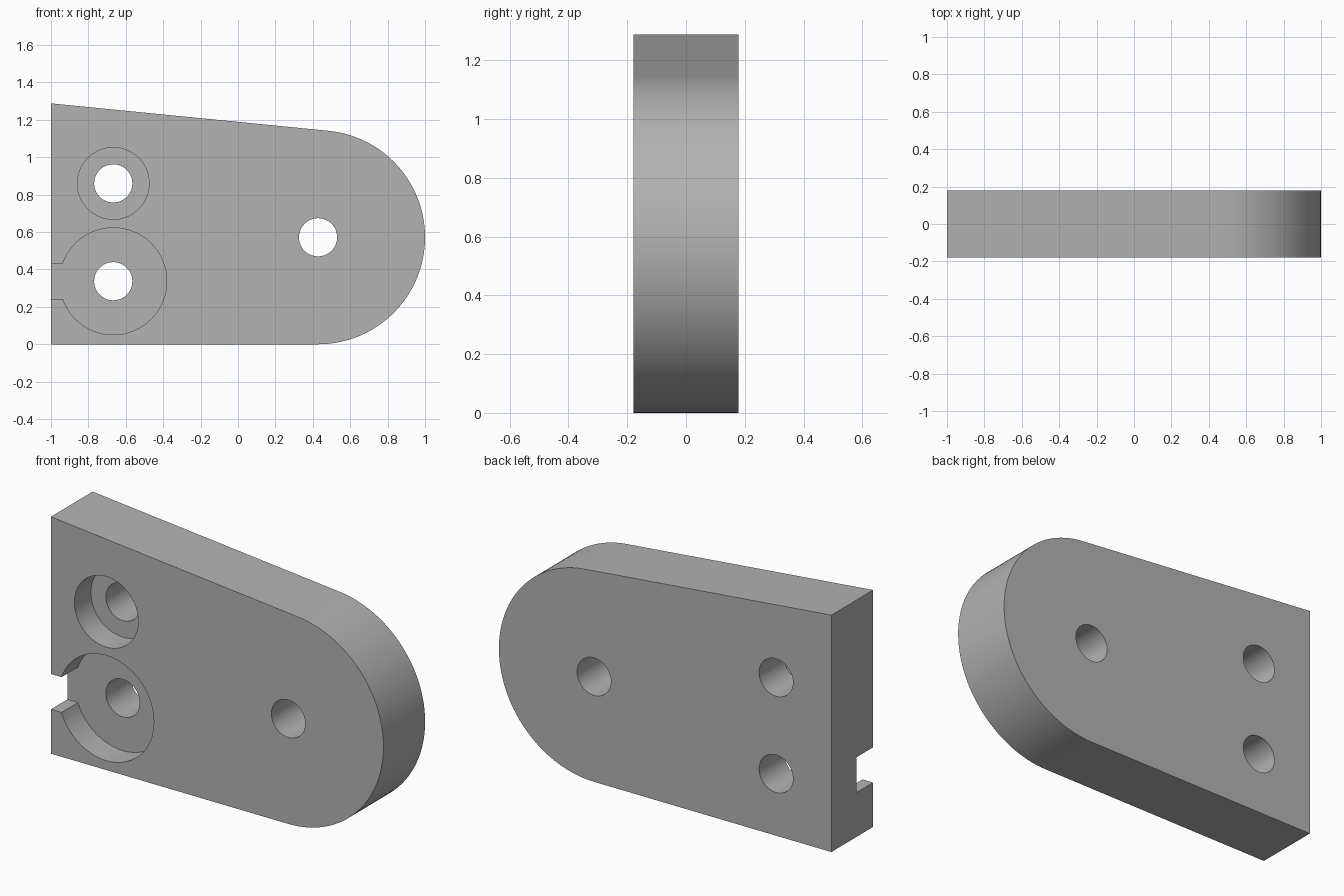
import bpy
import bmesh
from math import acos, atan2, cos, hypot, pi, radians, sin

cube = bpy.data.objects.get("Cube")
if cube:
    bpy.data.objects.remove(cube, do_unlink=True)

HALF = 0.179           # half of the plate thickness
DEPTH = 0.142          # depth of the front recesses
RADIUS = 0.572         # rounded end
END_X, END_Z = 1 - RADIUS, RADIUS
LEFT_TOP = 1.288
BOLT_X, LOW_Z, HIGH_Z = -0.667, 0.337, 0.86

grey = bpy.data.materials.new("plain grey")
grey.use_nodes = True
colour = (0.45, 0.45, 0.45, 1)
grey.diffuse_color = colour
grey.node_tree.nodes["Principled BSDF"].inputs["Base Color"].default_value = colour


def arc(x, z, r, start, end, steps):
    return [(x + r * cos(start + (end - start) * i / steps),
             z + r * sin(start + (end - start) * i / steps)) for i in range(steps + 1)]


def prism(name, outline, front, back):
    """Extrude an x-z outline from y = front to y = back."""
    bm = bmesh.new()
    face = bm.faces.new([bm.verts.new((x, front, z)) for x, z in outline])
    extruded = bmesh.ops.extrude_face_region(bm, geom=[face])["geom"]
    verts = [v for v in extruded if isinstance(v, bmesh.types.BMVert)]
    bmesh.ops.translate(bm, verts=verts, vec=(0, back - front, 0))
    bmesh.ops.recalc_face_normals(bm, faces=bm.faces)
    mesh = bpy.data.meshes.new(name)
    bm.to_mesh(mesh)
    bm.free()
    mesh.materials.append(grey)
    obj = bpy.data.objects.new(name, mesh)
    bpy.context.collection.objects.link(obj)
    return obj


def disc(name, x, z, r, back):
    return prism(name, arc(x, z, r, 0, 2 * pi, 64)[:-1], -HALF - 0.1, back)


# Plate: flat base, round end, sloping top tangent to the round end
dx, dz = -1 - END_X, LEFT_TOP - END_Z
tangent = atan2(dz, dx) - acos(RADIUS / hypot(dx, dz))
outline = [(-1, LEFT_TOP), (-1, 0)] + arc(END_X, END_Z, RADIUS, -pi / 2, tangent, 72)
plate = prism("bracket_plate", outline, -HALF, HALF)

# Cutters: front recesses, side slot, through holes
floor = -HALF + DEPTH
through = HALF + 0.1
slot = [(-1.1, 0.241), (BOLT_X, 0.241), (BOLT_X, 0.433), (-1.1, 0.433)]
cutters = [
    disc("upper_recess_cutter", BOLT_X, HIGH_Z, 0.192, floor),
    disc("lower_recess_cutter", BOLT_X, LOW_Z, 0.286, floor),
    prism("side_slot_cutter", slot, -HALF - 0.1, floor),
    disc("upper_hole_cutter", BOLT_X, HIGH_Z, 0.102, through),
    disc("lower_hole_cutter", BOLT_X, LOW_Z, 0.102, through),
    disc("end_hole_cutter", END_X, END_Z, 0.102, through),
]
bpy.ops.object.select_all(action="DESELECT")
plate.select_set(True)
bpy.context.view_layer.objects.active = plate
for cutter in cutters:
    cutter.hide_render = True
    mod = plate.modifiers.new(cutter.name, "BOOLEAN")
    mod.operation = "DIFFERENCE"
    mod.solver = "EXACT"
    mod.object = cutter
    bpy.ops.object.modifier_apply(modifier=mod.name)
    bpy.data.objects.remove(cutter, do_unlink=True)

bpy.ops.object.shade_smooth_by_angle(angle=radians(30))
